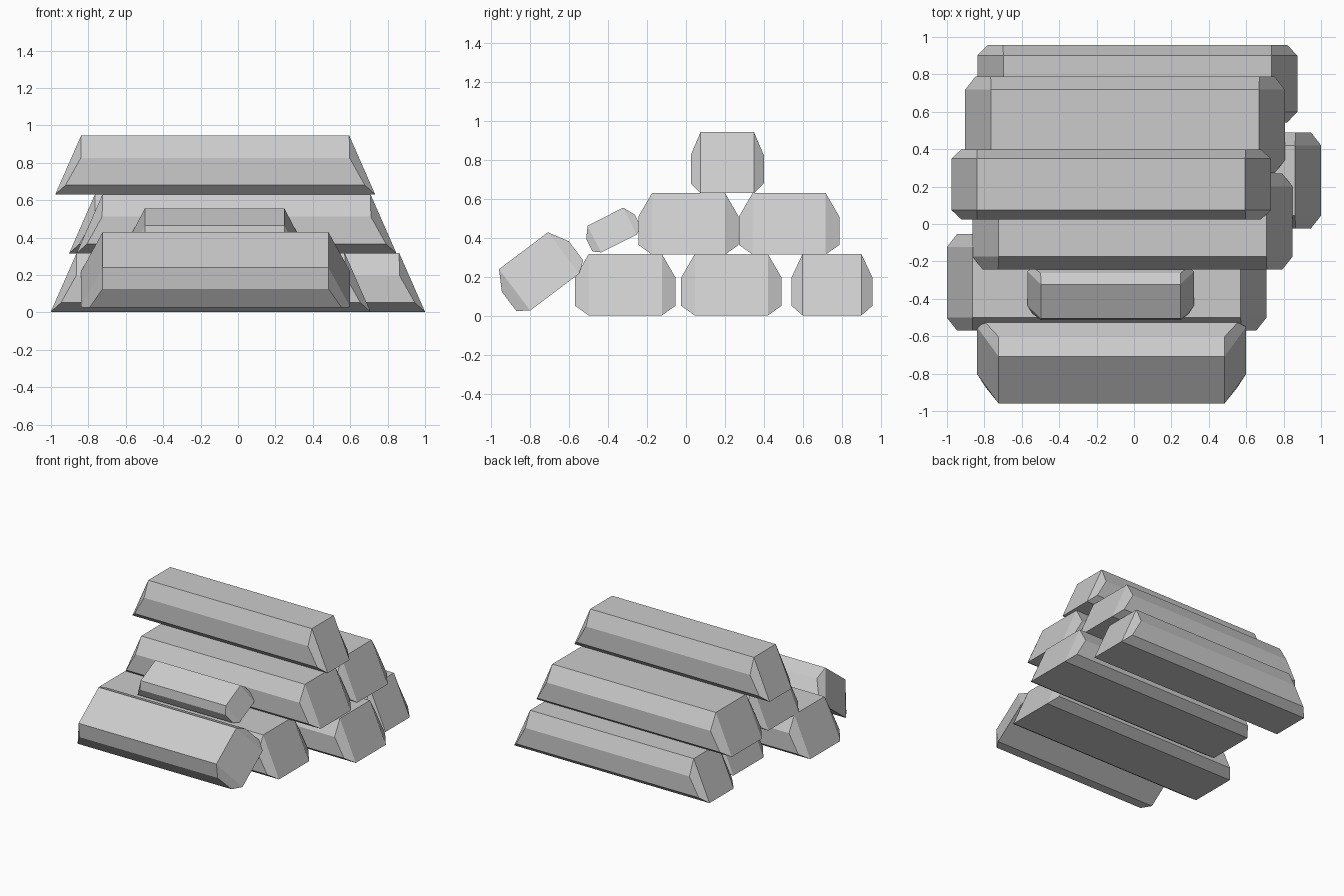
import bpy, bmesh
from math import radians
from mathutils import Matrix

if "Cube" in bpy.data.objects:
    bpy.data.objects.remove(bpy.data.objects["Cube"])


def log(name, x, y, z, width, height=0.315, length=1.71, tilt=0.0):
    """Eight-sided beam with raked ends; origin at the middle of its underside."""
    # half cross-section: (side, height, half length), as fractions
    half = [(0.365, 0.0, 0.5), (0.5, 0.155, 0.468),
            (0.5, 0.62, 0.42), (0.365, 1.0, 0.419)]
    ring = half + [(-s, h, l) for s, h, l in reversed(half)]
    bm = bmesh.new()
    left, right = [[bm.verts.new((e * l * length, s * width, h * height))
                    for s, h, l in ring] for e in (-1, 1)]
    # long sides
    for i in range(8):
        j = (i + 1) % 8
        bm.faces.new((left[i], left[j], right[j], right[i]))
    # each end: middle panel and two side facets
    for r in (left, right):
        bm.faces.new((r[0], r[3], r[4], r[7]))
        bm.faces.new(r[0:4])
        bm.faces.new(r[4:8])
    bmesh.ops.recalc_face_normals(bm, faces=bm.faces)
    mesh = bpy.data.meshes.new(name)
    bm.to_mesh(mesh)
    bm.free()
    ob = bpy.data.objects.new(name, mesh)
    ob.matrix_world = Matrix.Translation((x, y, z)) @ Matrix.Rotation(radians(tilt), 4, 'X')
    bpy.context.collection.objects.link(ob)


# bottom row
log("bottom_log_front", -0.146, -0.312, 0.003, 0.515)
log("bottom_log_middle", 0.145, 0.233, 0.003, 0.515)
log("bottom_log_back", 0.018, 0.750, 0.003, 0.415)
# middle row
log("middle_log_front", -0.008, 0.013, 0.316, 0.515)
log("middle_log_back", -0.048, 0.53, 0.316, 0.515)
# top
log("top_log", -0.122, 0.212, 0.631, 0.375)
# loose pieces leaning on the front
log("leaning_log", -0.12, -0.675, 0.1225, 0.431, 0.266, 1.44, 37)
log("small_log", -0.125, -0.345, 0.3725, 0.28, 0.154, 0.89, 26.6)
